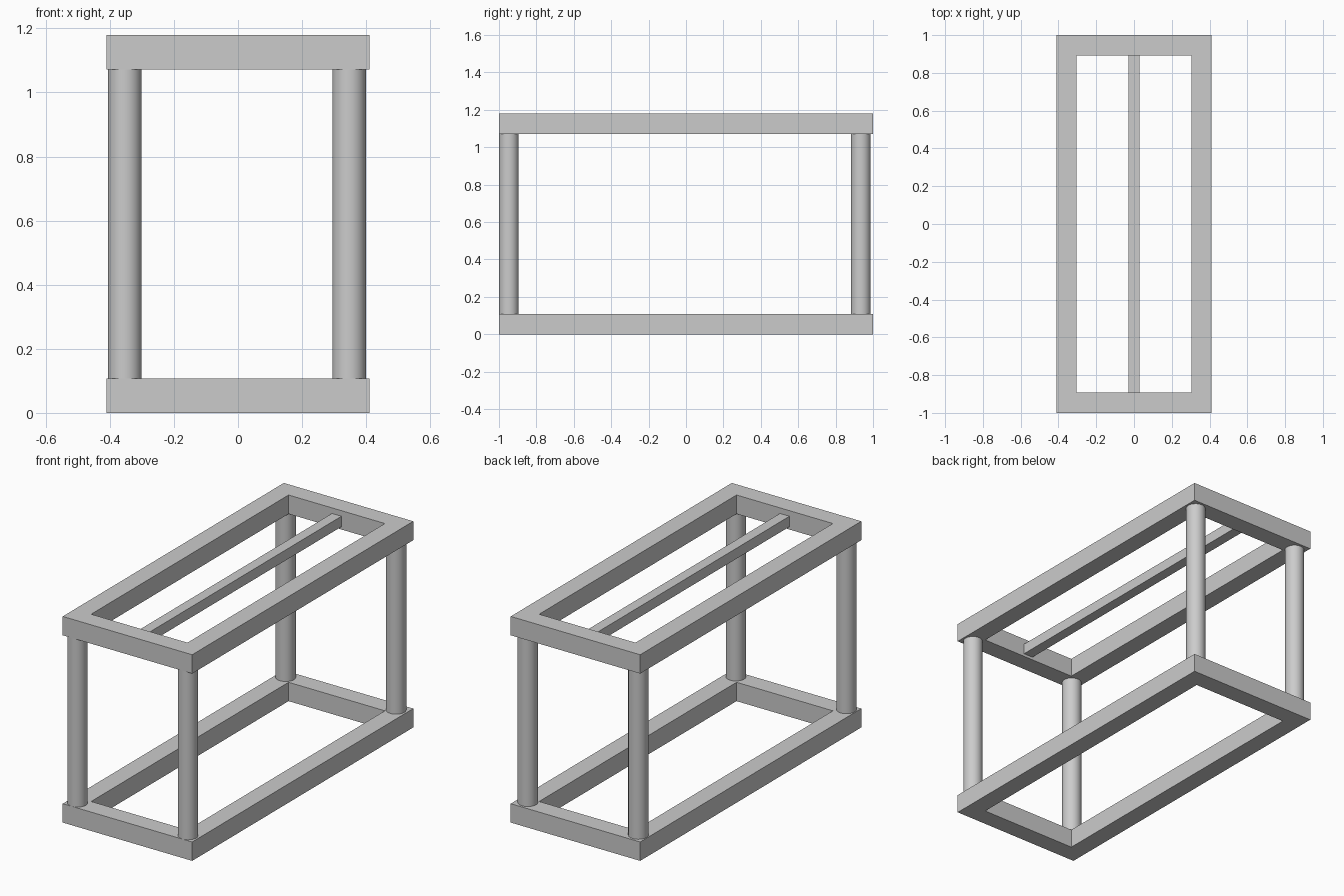
import bpy, bmesh
from mathutils import Matrix

if "Cube" in bpy.data.objects:
    bpy.data.objects.remove(bpy.data.objects["Cube"])

grey = bpy.data.materials.new("light grey")
grey.diffuse_color = (0.6, 0.6, 0.6, 1)
grey.use_nodes = True
grey.node_tree.nodes["Principled BSDF"].inputs["Base Color"].default_value = grey.diffuse_color


def add_object(name, bm):
    bmesh.ops.recalc_face_normals(bm, faces=bm.faces)
    mesh = bpy.data.meshes.new(name)
    bm.to_mesh(mesh)
    bm.free()
    mesh.materials.append(grey)
    ob = bpy.data.objects.new(name, mesh)
    bpy.context.collection.objects.link(ob)
    return ob


def ring_frame(name, z0, z1):
    """Rectangular frame of square section, open in the middle."""
    bm = bmesh.new()
    corners = [(-1, -1), (1, -1), (1, 1), (-1, 1)]
    loops = [[bm.verts.new((sx * x, sy * y, z)) for sx, sy in corners]
             for x, y, z in ((0.41, 1.0, z0), (0.41, 1.0, z1),
                             (0.305, 0.893, z1), (0.305, 0.893, z0))]
    for i in range(4):
        a, b = loops[i], loops[(i + 1) % 4]
        for j in range(4):
            k = (j + 1) % 4
            bm.faces.new((a[j], a[k], b[k], b[j]))
    return add_object(name, bm)


# Bottom and top frames
ring_frame("bottom_frame", 0.0, 0.108)
ring_frame("top_frame", 1.072, 1.18)

# Lengthwise bar inside the top frame
bm = bmesh.new()
bmesh.ops.create_cube(bm, size=1, matrix=Matrix.Translation((0, 0, 1.118))
                      @ Matrix.Diagonal((0.06, 1.786, 0.06, 1)))
add_object("centre_bar", bm)

# Four round corner posts, set very slightly off centre
for side, x in (("left", -0.353), ("right", 0.347)):
    for end, y in (("front", -0.947), ("back", 0.935)):
        bm = bmesh.new()
        bmesh.ops.create_cone(bm, cap_ends=True, segments=32, radius1=0.0525,
                              radius2=0.0525, depth=0.97,
                              matrix=Matrix.Translation((x, y, 0.59)))
        for f in bm.faces:
            f.smooth = len(f.verts) == 4
        for e in bm.edges:
            e.smooth = all(f.smooth for f in e.link_faces)
        add_object(f"{end}_{side}_post", bm)
